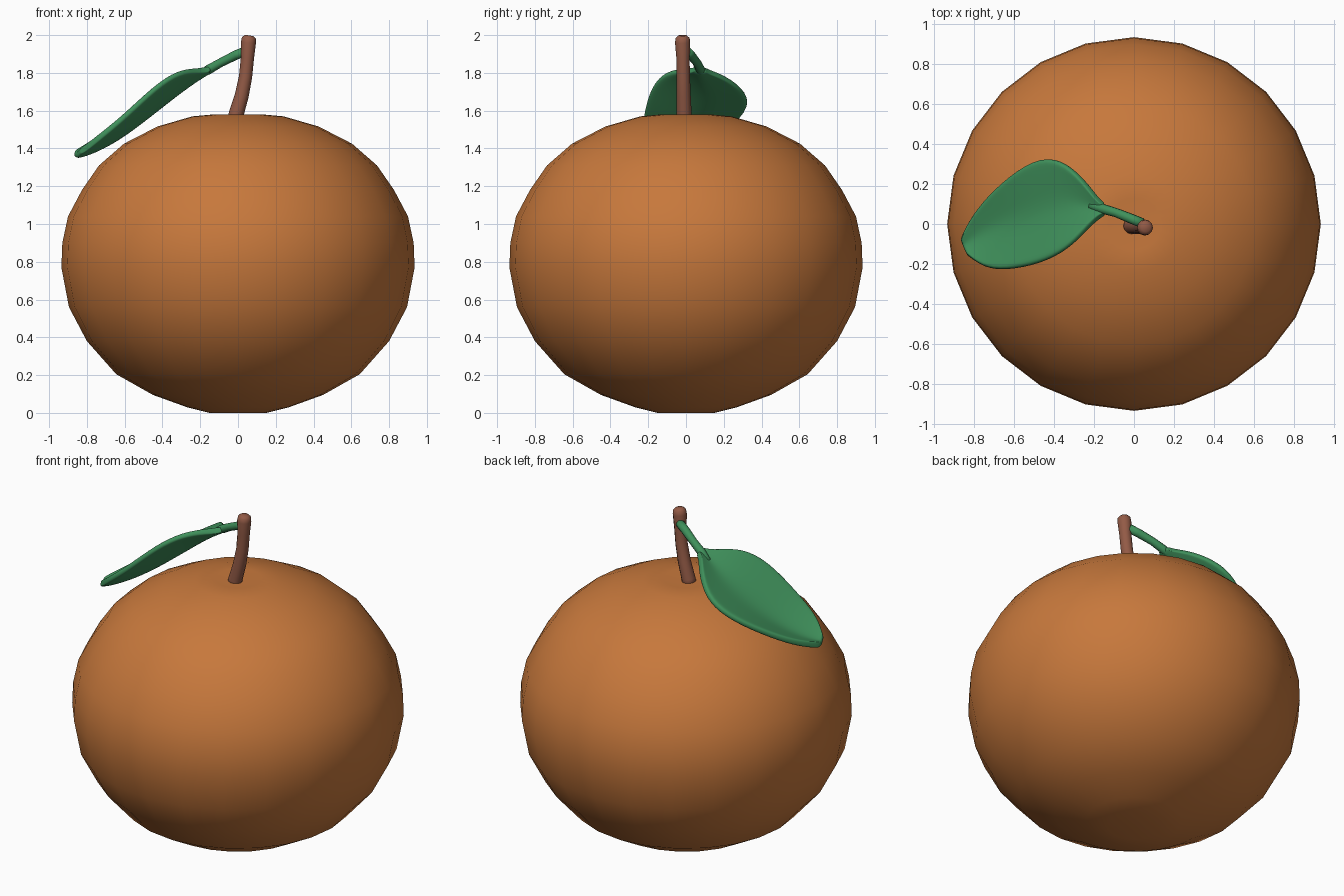
import bpy, bmesh, math
from mathutils import Vector

if "Cube" in bpy.data.objects:
    bpy.data.objects.remove(bpy.data.objects["Cube"])


def material(name, rgb):
    m = bpy.data.materials.new(name)
    m.diffuse_color = (*rgb, 1)
    m.use_nodes = True
    m.node_tree.nodes["Principled BSDF"].inputs["Base Color"].default_value = m.diffuse_color
    return m


ORANGE = material("orange_peel", (0.57, 0.188, 0.045))
GREEN = material("leaf_green", (0.05, 0.28, 0.105))
BROWN = material("stem_brown", (0.29, 0.103, 0.061))


def finish(name, bm, mat, closed=True):
    if closed:
        bmesh.ops.recalc_face_normals(bm, faces=bm.faces)
    for f in bm.faces:
        f.smooth = True
    me = bpy.data.meshes.new(name)
    bm.to_mesh(me)
    bm.free()
    me.materials.append(mat)
    ob = bpy.data.objects.new(name, me)
    bpy.context.collection.objects.link(ob)
    return ob


def skin(bm, rings):
    # bridge successive closed rings of equal size
    for a, b in zip(rings, rings[1:]):
        n = len(a)
        for i in range(n):
            bm.faces.new((a[i], a[(i + 1) % n], b[(i + 1) % n], b[i]))


def lathe(name, profile, bottom, top, sides, mat):
    bm = bmesh.new()
    rings = [[bm.verts.new((r * math.cos(i * math.tau / sides),
                            r * math.sin(i * math.tau / sides), z))
              for i in range(sides)] for r, z in profile]
    skin(bm, rings)
    for ring, z in ((rings[0], bottom), (rings[-1], top)):
        c = bm.verts.new((0, 0, z))
        for i in range(sides):
            bm.faces.new((ring[i], ring[(i + 1) % sides], c))
    return finish(name, bm, mat)


def tube(name, path, sides, mat):
    # path: (x, y, z, radius)
    bm = bmesh.new()
    pts = [Vector(p[:3]) for p in path]
    rings = []
    for k, p in enumerate(pts):
        t = (pts[min(k + 1, len(pts) - 1)] - pts[max(k - 1, 0)]).normalized()
        u = t.cross(Vector((0, 1, 0))).normalized()
        v = t.cross(u)
        rings.append([bm.verts.new(p + path[k][3] * (
            u * math.cos(i * math.tau / sides) + v * math.sin(i * math.tau / sides)))
            for i in range(sides)])
    skin(bm, rings)
    bm.faces.new(rings[0])
    bm.faces.new(rings[-1])
    return finish(name, bm, mat)


# fruit: squashed 24-sided round body with a shallow dimple on top
lathe("fruit", [(0.15, 0), (0.27, 0.03), (0.45, 0.095), (0.645, 0.205),
                (0.80, 0.38), (0.895, 0.56), (0.935, 0.77), (0.93, 0.90),
                (0.90, 1.04), (0.826, 1.18), (0.736, 1.31), (0.604, 1.425),
                (0.425, 1.517), (0.24, 1.57), (0.13, 1.58)],
      0.01, 1.56, 24, ORANGE)

# curved stem
tube("stem", [(-0.02, -0.01, 1.53, 0.04), (-0.01, -0.01, 1.58, 0.04),
              (0.02, -0.012, 1.68, 0.037), (0.04, -0.014, 1.78, 0.035),
              (0.05, -0.016, 1.88, 0.035), (0.055, -0.018, 1.96, 0.04),
              (0.058, -0.018, 1.985, 0.037), (0.06, -0.018, 1.998, 0.022)], 12, BROWN)

# leaf stalk
tube("leaf_stalk", [(0.04, 0.005, 1.915, 0.025), (-0.01, 0.025, 1.895, 0.025),
                    (-0.09, 0.057, 1.855, 0.023), (-0.16, 0.077, 1.815, 0.025),
                    (-0.22, 0.09, 1.78, 0.015)], 10, GREEN)

# leaf blade: cross-sections given as back edge, midrib, front edge
stations = [((-0.15, 0.10, 1.82), (-0.15, 0.075, 1.815), (-0.147, 0.05, 1.825)),
            ((-0.185, 0.125, 1.805), (-0.18, 0.08, 1.795), (-0.177, 0.033, 1.815)),
            ((-0.25, 0.22, 1.775), (-0.24, 0.09, 1.755), (-0.225, -0.01, 1.815)),
            ((-0.365, 0.33, 1.69), (-0.34, 0.10, 1.68), (-0.31, -0.105, 1.81)),
            ((-0.50, 0.33, 1.605), (-0.46, 0.07, 1.58), (-0.43, -0.185, 1.735)),
            ((-0.67, 0.205, 1.50), (-0.62, 0.0, 1.455), (-0.60, -0.228, 1.57)),
            ((-0.79, 0.075, 1.42), (-0.76, -0.06, 1.385), (-0.73, -0.228, 1.465)),
            ((-0.855, -0.04, 1.38), (-0.835, -0.10, 1.365), (-0.81, -0.175, 1.40)),
            ((-0.867, -0.08, 1.37), (-0.857, -0.11, 1.365), (-0.838, -0.15, 1.385))]
bm = bmesh.new()
rows = []
for back, mid, front in stations:
    m = Vector(mid)
    row = []
    for t in (-1, -0.85, -0.45, 0, 0.45, 0.85, 1):
        d = Vector(back if t < 0 else front) - m
        # the midrib is a soft valley, so blend height with a curve
        row.append(bm.verts.new(m + Vector((d.x * abs(t), d.y * abs(t),
                                            d.z * abs(t) ** 1.2))))
    rows.append(row)
for a, b in zip(rows, rows[1:]):
    for i in range(6):
        bm.faces.new((a[i], b[i], b[i + 1], a[i + 1]))
leaf = finish("leaf", bm, GREEN, closed=False)
sol = leaf.modifiers.new("thickness", 'SOLIDIFY')
sol.thickness = 0.036
sol.offset = 0
sub = leaf.modifiers.new("smooth", 'SUBSURF')
sub.levels = sub.render_levels = 2
